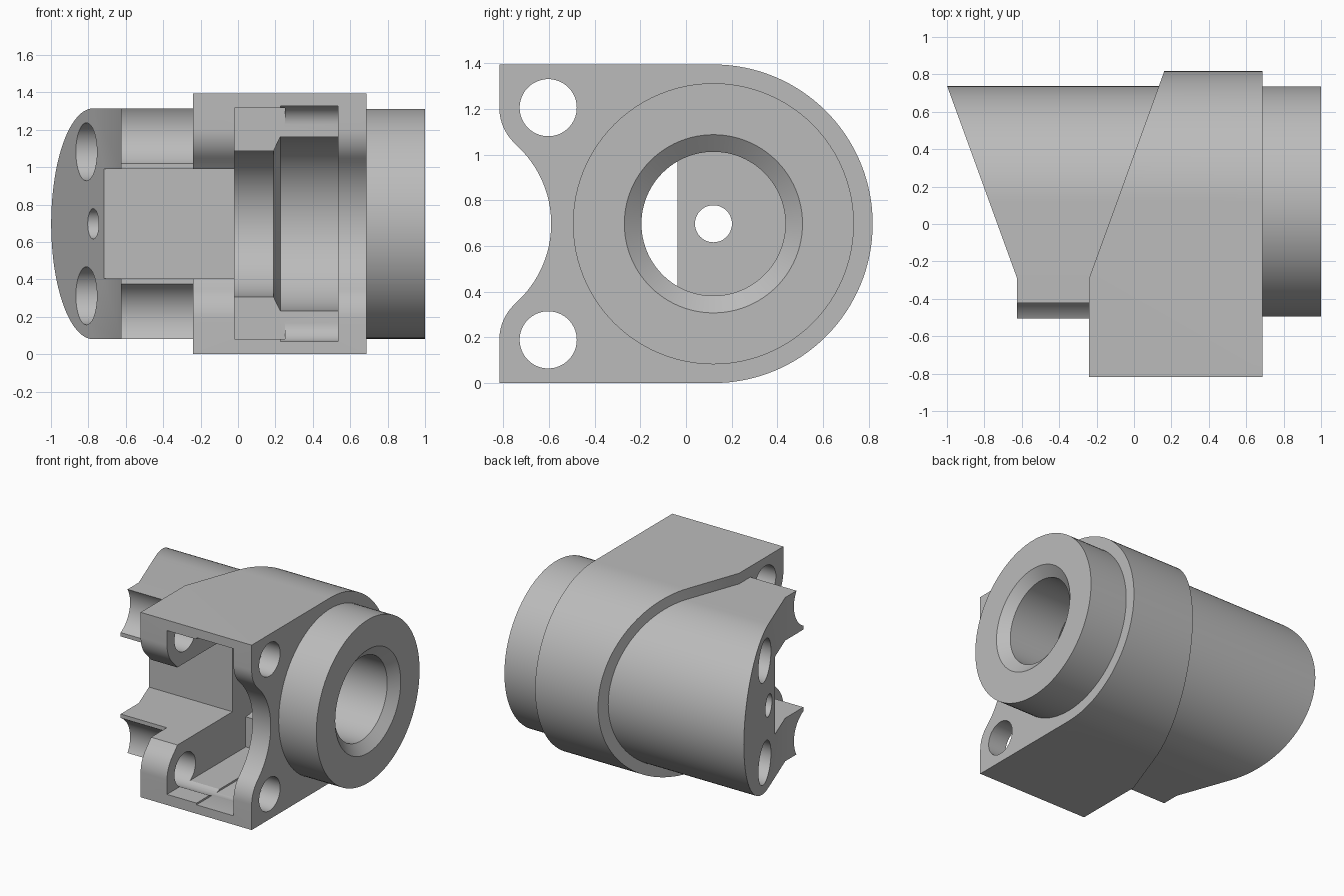
import bpy, bmesh
from math import sin, cos, radians
from mathutils import Vector

cube = bpy.data.objects.get("Cube")
if cube:
    bpy.data.objects.remove(cube, do_unlink=True)

grey = bpy.data.materials.new("plain_grey")
grey.use_nodes = True
COLOUR = (0.5, 0.5, 0.5, 1)
grey.diffuse_color = COLOUR
grey.node_tree.nodes["Principled BSDF"].inputs["Base Color"].default_value = COLOUR

AXIS_Y, AXIS_Z = 0.12, 0.697
BOLT_Y, BOLT_OFF = -0.603, 0.508


def prism(name, points, lo, hi, axis="x"):
    """Extrude a closed profile: (y, z) along x, or (x, y) along z."""
    place = (lambda p, t: Vector((t, *p))) if axis == "x" else (lambda p, t: Vector((*p, t)))
    bm = bmesh.new()
    rings = [[bm.verts.new(place(p, t)) for p in points] for t in (lo, hi)]
    bm.faces.new(rings[0])
    bm.faces.new(rings[1])
    n = len(points)
    for i in range(n):
        j = (i + 1) % n
        bm.faces.new((rings[0][i], rings[0][j], rings[1][j], rings[1][i]))
    return finish(name, bm)


def lathe(name, profile, y=AXIS_Y, z=AXIS_Z, sides=96):
    """Solid of revolution about an axis along x, from (x, radius) pairs."""
    bm = bmesh.new()
    rings = [[bm.verts.new((x, y + r * cos(radians(360 * i / sides)),
                            z + r * sin(radians(360 * i / sides))))
              for i in range(sides)] for x, r in profile]
    bm.faces.new(rings[0])
    bm.faces.new(rings[-1])
    for a, b in zip(rings, rings[1:]):
        for i in range(sides):
            j = (i + 1) % sides
            bm.faces.new((a[i], a[j], b[j], b[i]))
    return finish(name, bm)


def finish(name, bm):
    bmesh.ops.recalc_face_normals(bm, faces=bm.faces)
    mesh = bpy.data.meshes.new(name)
    bm.to_mesh(mesh)
    bm.free()
    mesh.materials.append(grey)
    ob = bpy.data.objects.new(name, mesh)
    bpy.context.collection.objects.link(ob)
    return ob


def box(name, x0, x1, y0, y1, z0, z1):
    return prism(name, [(y0, z0), (y1, z0), (y1, z1), (y0, z1)], x0, x1)


def combine(ob, other, operation):
    mod = ob.modifiers.new(operation.lower(), "BOOLEAN")
    mod.operation, mod.object, mod.solver = operation, other, "EXACT"
    bpy.context.view_layer.objects.active = ob
    bpy.ops.object.modifier_apply(modifier=mod.name)
    bpy.data.objects.remove(other, do_unlink=True)


def arc(cy, cz, r, start, end, steps=24):
    return [(cy + r * cos(radians(start + (end - start) * i / steps)),
             cz + r * sin(radians(start + (end - start) * i / steps)))
            for i in range(steps + 1)]


# Flange: round back, flat top and bottom, scooped front between two bolt lugs
R = AXIS_Z
low, high = AXIS_Z - BOLT_OFF, AXIS_Z + BOLT_OFF
outline = arc(AXIS_Y, AXIS_Z, R, -90, 90, 64)
outline += [(-0.817, 2 * R)]
outline += arc(BOLT_Y, high, 0.214, 180, 228, 10)
outline += arc(-1.055, AXIS_Z, 0.465, 48, -48, 32)[1:-1]
outline += arc(BOLT_Y, low, 0.214, 132, 180, 10)
outline += [(-0.817, 0)]
body = prism("valve_body", outline, -0.5, 0.686)
plan = [(-0.24, -1), (0.9, -1), (0.9, 1), (0.228, 1), (-0.24, -0.29)]
combine(body, prism("flange_plan", plan, -0.2, 1.6, "z"), "INTERSECT")

# Rear housing: U-shaped section with a slanted end
section = arc(AXIS_Y, AXIS_Z, 0.617, -90, 90, 64)
section += [(-0.505, AXIS_Z + 0.617), (-0.505, AXIS_Z - 0.617)]
housing = prism("rear_housing", section, -1.1, 0.2)
plan = [(-0.625, -1), (0.6, -1), (0.6, 0.9), (-1.058, 0.9), (-0.625, -0.29)]
combine(housing, prism("housing_plan", plan, -0.2, 1.6, "z"), "INTERSECT")
for z in (low, high):
    combine(housing, lathe("bolt_clearance", [(-1.2, 0.21), (-0.2, 0.21)], BOLT_Y, z), "DIFFERENCE")
combine(body, housing, "UNION")

# Front collar
combine(body, lathe("collar", [(0.6, 0.615), (1.0, 0.615)]), "UNION")

# Bolt holes, blind end holes and the small central hole
for z in (low, high):
    combine(body, lathe("bolt_hole", [(-0.5, 0.125), (0.9, 0.125)], BOLT_Y, z, 64), "DIFFERENCE")
for side in (-1, 1):
    z = AXIS_Z + side * 0.385
    combine(body, lathe("end_hole", [(-1.2, 0.155), (-0.3, 0.155)], 0.22, z, 64), "DIFFERENCE")
combine(body, lathe("centre_hole", [(-1.2, 0.081), (0.1, 0.081)], sides=48), "DIFFERENCE")

# Stepped chamber and the bore with its conical mouth
chamber = [(-0.02, 0.39), (0.19, 0.39), (0.226, 0.465), (0.535, 0.465), (0.535, 0.315),
           (0.94, 0.315), (1.0, 0.39), (1.1, 0.39)]
combine(body, lathe("chamber", chamber), "DIFFERENCE")

# Slot through the housing, and the window opening the chamber to the front
combine(body, box("slot", -1.2, 0.0, -1.2, -0.037, 0.405, 0.99), "DIFFERENCE")
combine(body, box("narrow_window", -0.02, 0.25, -1.2, AXIS_Y, 0.08, 1.315), "DIFFERENCE")
rounded = [(-1.2, 0.067)] + arc(0.02, 0.167, 0.1, -90, 0, 10)
rounded += arc(0.02, 1.227, 0.1, 0, 90, 10) + [(-1.2, 1.327)]
combine(body, prism("wide_window", rounded, 0.226, 0.535), "DIFFERENCE")

# Smooth curved walls, crisp edges
bpy.ops.object.select_all(action="DESELECT")
body.select_set(True)
bpy.context.view_layer.objects.active = body
bpy.ops.object.shade_smooth_by_angle(angle=radians(25))
